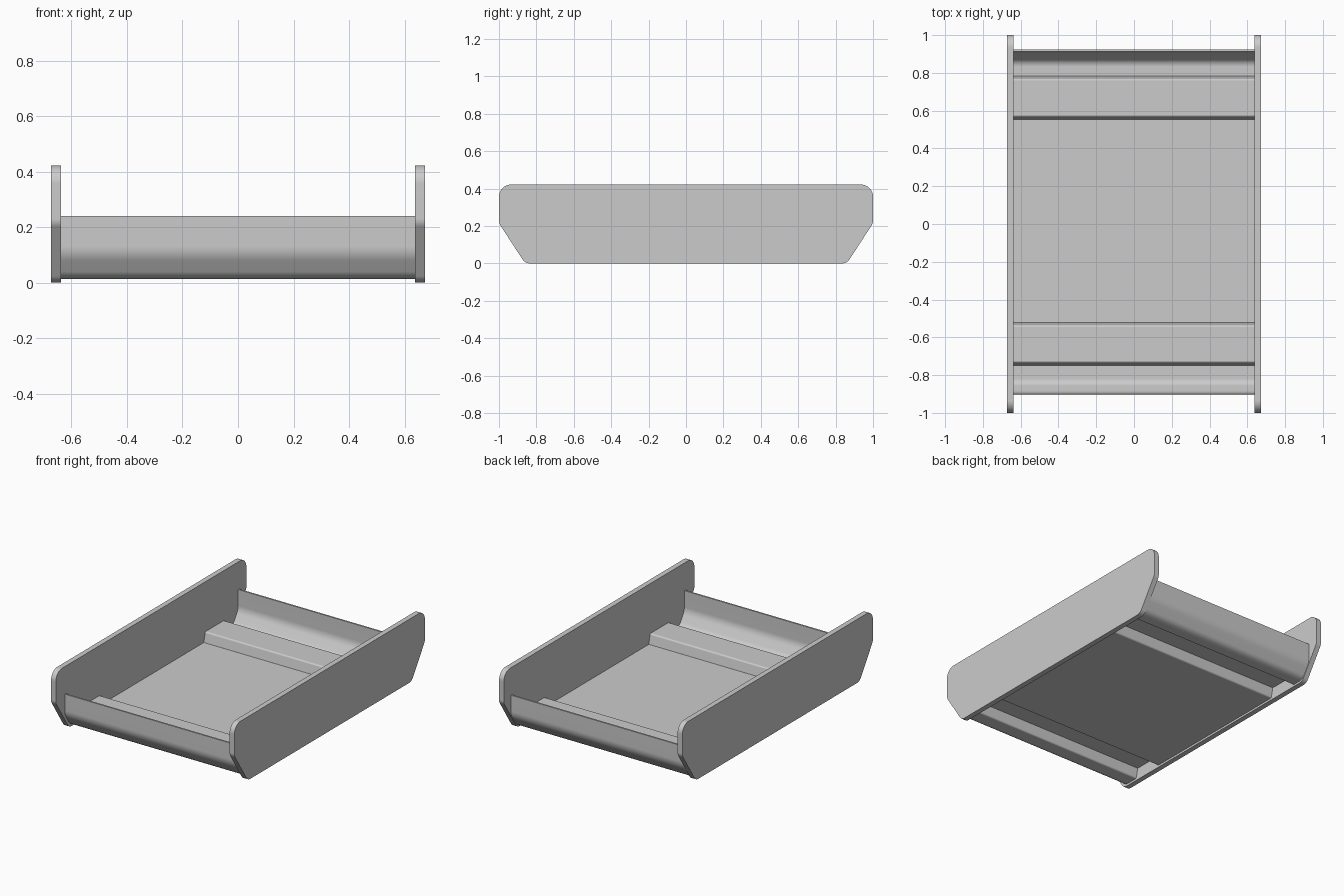
import bpy, bmesh, math
from mathutils import Vector

if "Cube" in bpy.data.objects:
    bpy.data.objects.remove(bpy.data.objects["Cube"])


def rounded(points, closed):
    """Replace each (y, z, radius) corner by a tangent arc."""
    out, n = [], len(points)
    for i, (y, z, r) in enumerate(points):
        p = Vector((y, z))
        if r == 0 or (not closed and i in (0, n - 1)):
            out.append(p)
            continue
        a = (Vector(points[i - 1][:2]) - p).normalized()
        b = (Vector(points[(i + 1) % n][:2]) - p).normalized()
        half = a.angle(b) / 2
        centre = p + (a + b).normalized() * r / math.sin(half)
        start = p + a * r / math.tan(half) - centre
        end = p + b * r / math.tan(half) - centre
        turn = math.atan2(start.x * end.y - start.y * end.x, start.dot(end))
        steps = max(3, round(abs(turn) / math.radians(9)))
        for k in range(steps + 1):
            t = turn * k / steps
            c, s = math.cos(t), math.sin(t)
            out.append(centre + Vector((c * start.x - s * start.y,
                                        s * start.x + c * start.y)))
    return out


def thicken(path, t):
    """Closed outline of an open path with thickness t."""
    sides = ([], [])
    for i, p in enumerate(path):
        d0 = (p - path[i - 1]).normalized() if i else (path[1] - p).normalized()
        d1 = (path[i + 1] - p).normalized() if i < len(path) - 1 else d0
        n0, n1 = Vector((-d0.y, d0.x)), Vector((-d1.y, d1.x))
        m = (n0 + n1).normalized()
        off = m * (t / 2) / m.dot(n0)
        sides[0].append(p + off)
        sides[1].append(p - off)
    return sides[0] + sides[1][::-1]


def extrude_x(name, profile, x0, x1):
    """Extrude a closed yz profile along x, smooth with crisp edges."""
    bm = bmesh.new()
    left = [bm.verts.new((x0, p.x, p.y)) for p in profile]
    right = [bm.verts.new((x1, p.x, p.y)) for p in profile]
    for i in range(len(profile)):
        j = (i + 1) % len(profile)
        bm.faces.new((left[i], left[j], right[j], right[i]))
    bm.faces.new(left)
    bm.faces.new(right)
    bmesh.ops.recalc_face_normals(bm, faces=bm.faces)
    mesh = bpy.data.meshes.new(name)
    bm.to_mesh(mesh)
    bm.free()
    obj = bpy.data.objects.new(name, mesh)
    bpy.context.collection.objects.link(obj)
    bpy.ops.object.select_all(action='DESELECT')
    obj.select_set(True)
    bpy.context.view_layer.objects.active = obj
    bpy.ops.object.shade_smooth_by_angle(angle=math.radians(30))
    # Large flat faces keep their own shading beside the small bends
    normals = obj.modifiers.new("flat_face_shading", 'WEIGHTED_NORMAL')
    normals.keep_sharp = True
    return obj


# Side panels with rounded tops and sloped lower ends
panel = rounded([(-1, 0.422, 0.065), (-1, 0.215, 0.05), (-0.86, 0, 0.05),
                 (0.86, 0, 0.05), (1, 0.215, 0.05), (1, 0.422, 0.065)], True)
for name, x in (("left_panel", -0.656), ("right_panel", 0.656)):
    extrude_x(name, panel, x - 0.0175, x + 0.0175)

# Bent sheet set into the panels: end wall, channel, floor, channel, end wall
R, H, F = 0.006, 0.085, 0.019
sheet = rounded([(-0.9, 0.239, 0), (-0.9, 0.105, 0.09), (-0.845, F, 0.05),
                 (-0.744, F, R), (-0.729, H, R), (-0.541, H, R), (-0.526, F, R),
                 (0.558, F, R), (0.573, H, R), (0.763, H, R), (0.778, F, R),
                 (0.86, F, 0.05), (0.919, 0.105, 0.09), (0.919, 0.239, 0)], False)
extrude_x("bent_sheet_tray", thicken(sheet, 0.011), -0.672, 0.672)
